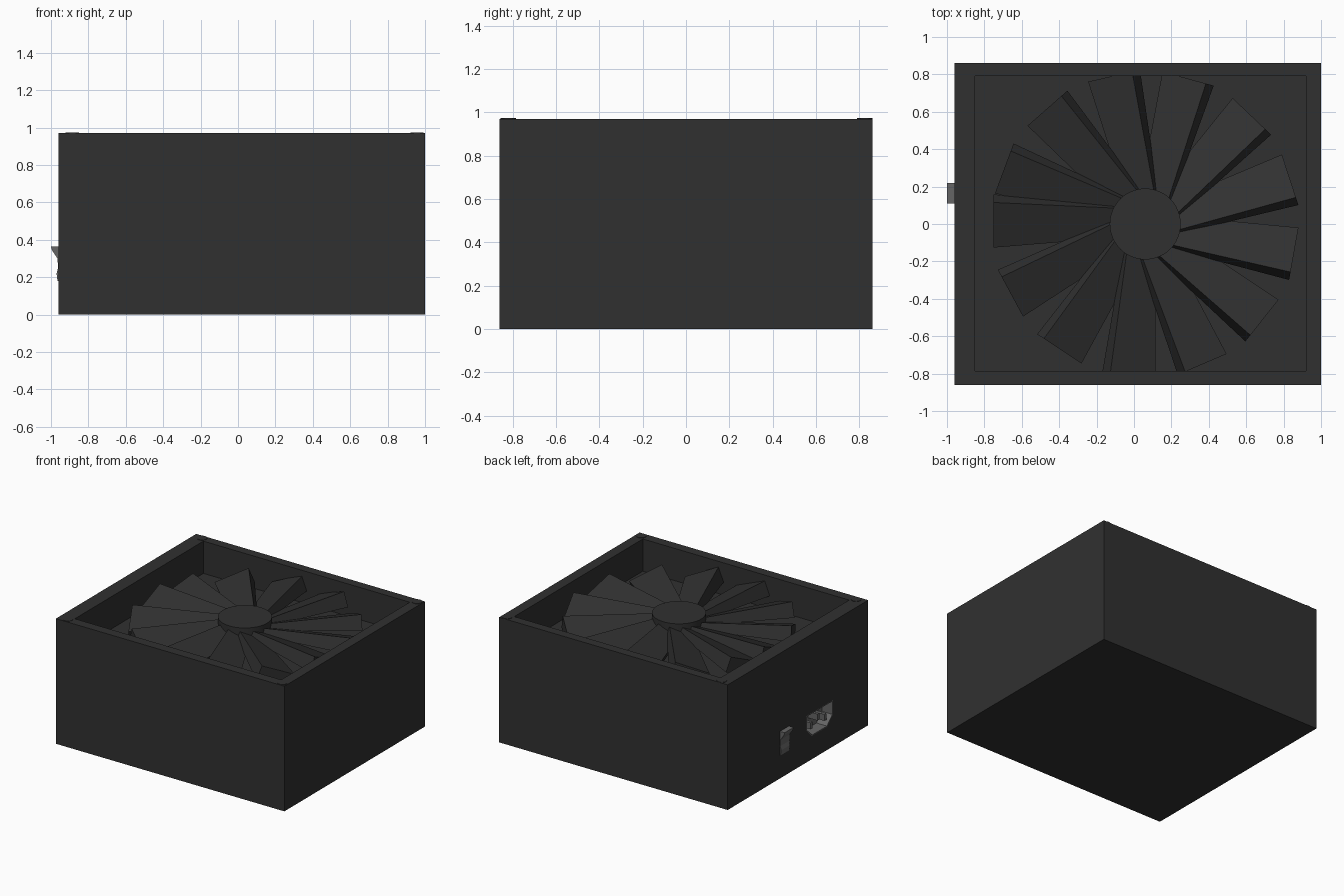
import bpy, bmesh, math
from mathutils import Vector, Matrix

if "Cube" in bpy.data.objects:
    bpy.data.objects.remove(bpy.data.objects["Cube"])


def material(name, v):
    m = bpy.data.materials.new(name)
    m.diffuse_color = (v, v, v, 1)
    m.use_nodes = True
    m.node_tree.nodes["Principled BSDF"].inputs["Base Color"].default_value = m.diffuse_color
    return m


BLACK = material("black_metal", 0.03)
GREY = material("grey_plastic", 0.13)


def add(name, bm, mat):
    bmesh.ops.recalc_face_normals(bm, faces=bm.faces)
    me = bpy.data.meshes.new(name)
    bm.to_mesh(me)
    bm.free()
    me.materials.append(mat)
    ob = bpy.data.objects.new(name, me)
    bpy.context.collection.objects.link(ob)
    return ob


def loft(name, rings, mat):
    """Closed solid through matching rings of points."""
    bm = bmesh.new()
    rows = [[bm.verts.new(p) for p in r] for r in rings]
    n = len(rows[0])
    for a, b in zip(rows, rows[1:]):
        for i in range(n):
            bm.faces.new((a[i], a[(i + 1) % n], b[(i + 1) % n], b[i]))
    bm.faces.new(rows[0])
    bm.faces.new(rows[-1])
    return add(name, bm, mat)


def box(name, x, y, z, mat):
    return loft(name, [[(x[0], y[0], h), (x[1], y[0], h), (x[1], y[1], h), (x[0], y[1], h)] for h in z], mat)


def disc(name, x, y, r, z0, z1, n, mat):
    bm = bmesh.new()
    bmesh.ops.create_cone(bm, cap_ends=True, segments=n, radius1=r, radius2=r, depth=z1 - z0,
                          matrix=Matrix.Translation((x, y, (z0 + z1) / 2)))
    return add(name, bm, mat)


def cut(target, cutter):
    cutter.hide_render = True
    cutter.hide_viewport = True
    mod = target.modifiers.new("cut", 'BOOLEAN')
    mod.object = cutter
    mod.solver = 'EXACT'


# Case with open fan well
case = box("case", (-0.96, 1), (-0.86, 0.86), (0, 0.97), BLACK)
cut(case, box("fan_well_cutter", (-0.85, 0.92), (-0.785, 0.79), (0.72, 1.1), BLACK))

# Power socket: recess with chamfered lower corners, lined with a grey back and pins
outline = [(-0.43, 0.36), (-0.10, 0.36), (-0.10, 0.25), (-0.17, 0.18), (-0.36, 0.18), (-0.43, 0.25)]
cut(case, loft("socket_cutter", [[(x, y, z) for y, z in outline] for x in (-1.1, -0.86)], GREY))
shell = loft("socket_shell", [[(x, y, z) for y, z in outline] for x in (-0.96, -0.859)], GREY)
inner = [(-0.265 + (y + 0.265) * 0.95, 0.27 + (z - 0.27) * 0.93) for y, z in outline]
cut(shell, loft("shell_cutter", [[(x, y, z) for y, z in inner] for x in (-1.1, -0.87)], GREY))
for i, (y, z) in enumerate([(-0.35, 0.255), (-0.265, 0.29), (-0.18, 0.255)]):
    box(f"socket_pin_{i}", (-0.95, -0.865), (y - 0.012, y + 0.012), (z - 0.025, z + 0.025), GREY)

# Rocker switch, upper half tipped out
rocker = [(-0.94, 0.365), (-1.0, 0.365), (-0.995, 0.345), (-0.965, 0.30), (-0.962, 0.25),
          (-0.97, 0.22), (-0.965, 0.18), (-0.94, 0.18)]
loft("power_switch", [[(x, y, z) for x, z in rocker] for y in (0.11, 0.22)], GREY)

# Corner screws on the rim
for i, (x, y) in enumerate([(-0.885, -0.82), (-0.885, 0.825), (0.957, -0.82), (0.957, 0.825)]):
    disc(f"screw_{i}", x, y, 0.036, 0.95, 0.973, 24, BLACK)

# Fan hub
FX = 0.06
hub = disc("fan_hub", FX, 0, 0.19, 0.72, 0.93, 48, BLACK)
hub.data.shade_smooth()
bpy.context.view_layer.objects.active = hub
hub.select_set(True)
bpy.ops.object.shade_smooth_by_angle()

# Thirteen pitched, tapering blades
pitch = math.radians(22)
wide = Vector((math.cos(pitch), -math.sin(pitch)))
down = Vector((-math.sin(pitch), -math.cos(pitch)))


def section(r, t_high, z_high, width, thick):
    a = Vector((t_high, z_high))
    pts = [a, a + wide * width, a + wide * width + down * thick, a + down * thick]
    return [Vector((r, p.x, p.y)) for p in pts]


for k in range(13):
    rot = Matrix.Translation((FX, 0, 0)) @ Matrix.Rotation(math.radians(180 + 28.3 * k), 4, 'Z')
    rings = [section(0.16, -0.085, 0.90, 0.17, 0.055), section(0.81, -0.115, 0.925, 0.26, 0.115)]
    loft(f"fan_blade_{k}", [[rot @ p for p in r] for r in rings], BLACK)
